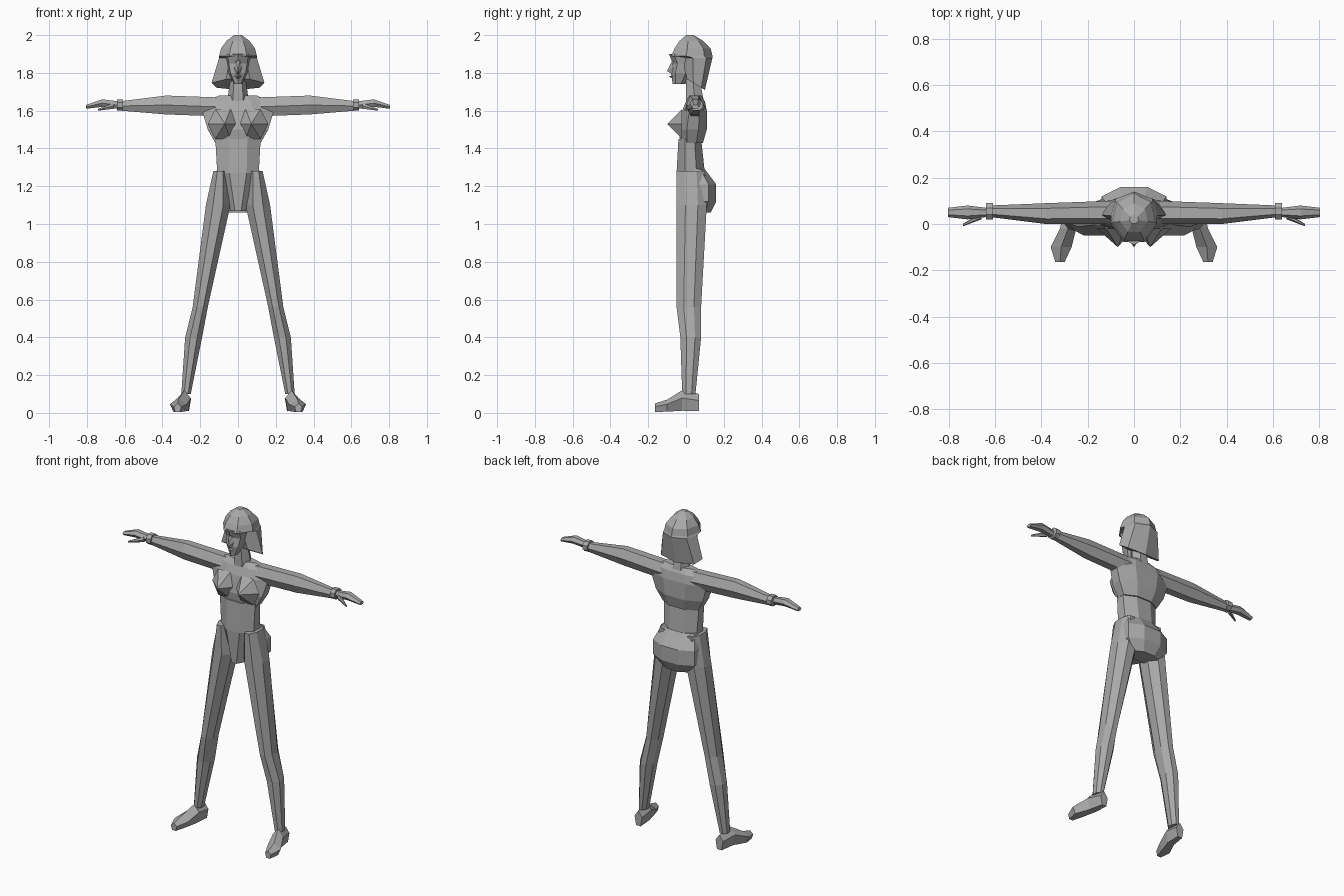
import bpy
import bmesh
from math import cos, sin, pi
from mathutils import Vector

if "Cube" in bpy.data.objects:
    bpy.data.objects.remove(bpy.data.objects["Cube"])

grey = bpy.data.materials.new("plain grey")
grey.use_nodes = True
colour = (.4, .4, .4, 1)
grey.diffuse_color = colour
grey.node_tree.nodes["Principled BSDF"].inputs["Base Color"].default_value = colour


def polygon(sides, start):
    """Regular cross-section reaching one unit each way."""
    angles = [start + 2 * pi * i / sides for i in range(sides)]
    widest = max(abs(cos(angle)) for angle in angles)
    tallest = max(abs(sin(angle)) for angle in angles)
    return [(cos(angle) / widest, sin(angle) / tallest) for angle in angles]


octagon = polygon(8, pi / 8)
hexagon = polygon(6, 0)
ridged = polygon(5, pi / 2)
pointed_behind = polygon(7, pi / 2)
pointed_ahead = polygon(7, -pi / 2)


def finish(name, bm):
    """Turn a mesh under construction into a named grey object."""
    bmesh.ops.recalc_face_normals(bm, faces=bm.faces)
    mesh = bpy.data.meshes.new(name)
    bm.to_mesh(mesh)
    bm.free()
    mesh.materials.append(grey)
    bpy.context.collection.objects.link(bpy.data.objects.new(name, mesh))


def skin(name, loops):
    """Join successive outlines with faces and close both ends."""
    bm = bmesh.new()
    rings = [[bm.verts.new(point) for point in loop] for loop in loops]
    for low, high in zip(rings, rings[1:]):
        for i in range(len(low)):
            bm.faces.new((low[i - 1], low[i], high[i], high[i - 1]))
    bm.faces.new(rings[0])
    bm.faces.new(rings[-1])
    finish(name, bm)


def between(low, high, amount):
    return (low + high + amount * (high - low)) / 2


def loft(name, axis, section, rings, flip=1):
    """Skin rings of (position, low, high, low, high) along one axis."""
    loops = []
    for position, left, right, near, far in rings:
        loop = []
        for u, v in section:
            across, over = between(left, right, u), between(near, far, v)
            x, y, z = {"x": (position, across, over),
                       "y": (across, position, over),
                       "z": (across, over, position)}[axis]
            loop.append((x * flip, y, z))
        loops.append(loop)
    skin(name, loops)


def upright(name, section, rings, tilt=0):
    """Skin rings of (height, half width, front, back); tilt slopes the lowest."""
    loops = []
    for height, width, front, back in rings:
        loops.append([(u * width, between(front, back, v), height - tilt * v)
                      for u, v in section])
        tilt = 0
    skin(name, loops)


def peak(name, centre, width, height, tip, flip=1):
    """Faceted cone on an upright hexagonal base facing the front."""
    bm = bmesh.new()
    middle, mirror = Vector(centre), Vector((flip, 1, 1))
    rim = [bm.verts.new((middle + Vector((u * width, 0, v * height))) * mirror)
           for u, v in hexagon]
    top = bm.verts.new(Vector(tip) * mirror)
    for i, corner in enumerate(rim):
        bm.faces.new((rim[i - 1], corner, top))
    bm.faces.new(rim)
    finish(name, bm)


# Head and hair
upright("face", pointed_ahead, [
    (1.74, .02, -.07, 0), (1.8, .05, -.08, .05),
    (1.85, .06, -.07, .06), (1.9, .07, -.09, .06)])
peak("nose", (0, -.07, 1.83), .02, .04, (0, -.1, 1.81))
peak("lips", (0, -.07, 1.78), .02, .01, (0, -.09, 1.78))
upright("hair", pointed_behind, [
    (1.74, .14, 0, .1), (1.88, .1, -.03, .14), (1.89, .1, -.09, .14),
    (1.93, .09, -.07, .13), (1.97, .06, -.04, .09), (2, .02, 0, .04)], tilt=.03)
upright("neck", hexagon, [(1.62, .06, 0, .1), (1.78, .04, 0, .07)])

# Torso
upright("chest", octagon, [
    (1.43, .12, -.03, .09), (1.5, .16, -.04, .11), (1.6, .19, -.02, .11),
    (1.65, .17, 0, .1), (1.68, .1, .02, .08)])
upright("waist", octagon, [
    (1.07, .04, -.04, .09), (1.27, .11, -.05, .1), (1.45, .12, -.04, .08)])
upright("seat", octagon, [
    (1.06, .09, .03, .13), (1.12, .14, .02, .16),
    (1.21, .14, .02, .16), (1.29, .11, .02, .1)])

for side, flip in (("left", 1), ("right", -1)):
    peak(side + "_breast", (.08, -.02, 1.53), .08, .08, (.07, -.1, 1.53), flip)

    # Leg and shoe
    loft(side + "_leg", "z", octagon, [
        (.1, .25, .3, -.02, .05), (.4, .19, .28, -.03, .08),
        (.56, .16, .24, -.05, .08), (1.1, .04, .17, -.05, .11),
        (1.28, .06, .13, -.05, .1)], flip)
    loft(side + "_shoe", "y", ridged, [
        (.07, .25, .3, 0, .1), (-.02, .25, .32, 0, .12),
        (-.1, .27, .36, 0, .07), (-.165, .3, .34, 0, .05)], flip)

    # Arm, bracelet, hand and thumb
    loft(side + "_arm", "x", hexagon, [
        (.1, 0, .1, 1.57, 1.67), (.38, 0, .09, 1.58, 1.68),
        (.62, .03, .08, 1.6, 1.65)], flip)
    loft(side + "_bracelet", "x", octagon, [
        (x, .02, .09, 1.6, 1.66) for x in (.61, .64)], flip)
    loft(side + "_hand", "x", hexagon, [
        (.64, .03, .07, 1.61, 1.65), (.72, .02, .08, 1.62, 1.66),
        (.805, .03, .07, 1.61, 1.63)], flip)
    loft(side + "_thumb", "x", hexagon, [
        (.66, .02, .05, 1.61, 1.64), (.74, -.01, 0, 1.6, 1.61)], flip)
